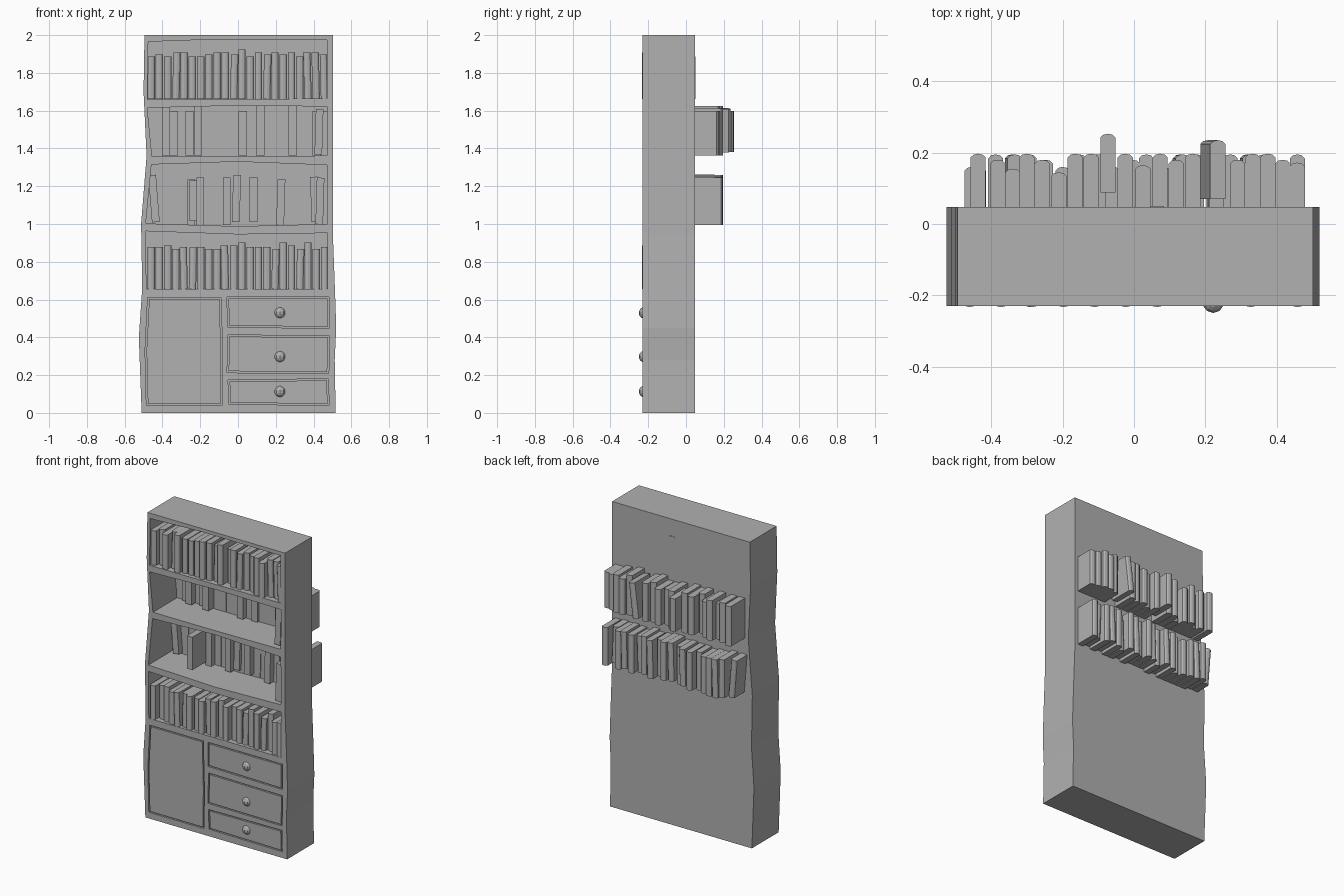
import bpy, bmesh, math, random
from mathutils import Matrix, Vector

if "Cube" in bpy.data.objects:
    bpy.data.objects.remove(bpy.data.objects["Cube"])

random.seed(4)

# one dark grey for everything
grey = bpy.data.materials.new("dark_grey")
grey.diffuse_color = (.44, .44, .44, 1)
grey.use_nodes = True
grey.node_tree.nodes["Principled BSDF"].inputs["Base Color"].default_value = grey.diffuse_color


def finish(name, bm):
    bmesh.ops.recalc_face_normals(bm, faces=bm.faces)
    me = bpy.data.meshes.new(name)
    bm.to_mesh(me)
    bm.free()
    me.materials.append(grey)
    ob = bpy.data.objects.new(name, me)
    bpy.context.collection.objects.link(ob)
    return ob


def extrude(bm, pts, vec):
    """Extrude a planar outline along a vector."""
    vec = Vector(vec)
    a = [bm.verts.new(p) for p in pts]
    b = [bm.verts.new(Vector(p) + vec) for p in pts]
    bm.faces.new(a)
    bm.faces.new(b[::-1])
    for i in range(len(a)):
        j = (i + 1) % len(a)
        bm.faces.new((a[i], b[i], b[j], a[j]))
    return a + b


def front_prism(name, outline, y0, y1):
    bm = bmesh.new()
    extrude(bm, [(x, y0, z) for x, z in outline], (0, y1 - y0, 0))
    return finish(name, bm)


def carve(name, outline, depth_y):
    """Cut an outline into the carcass from the front."""
    cutter = front_prism(name, outline, FRONT - .1, depth_y)
    cutter.hide_render = True
    cutter.hide_viewport = True
    cutter.display_type = 'WIRE'
    m = carcass.modifiers.new(name, 'BOOLEAN')
    m.operation = 'DIFFERENCE'
    m.solver = 'EXACT'
    m.object = cutter


FRONT, BACK = -0.23, 0.047

# warped carcass
left = [(-.495, 2), (-.5, 1.7), (-.484, 1.36), (-.513, 1.0), (-.507, .66), (-.525, .4), (-.51, 0)]
right = [(.517, 0), (.512, .28), (.52, .45), (.513, .66), (.502, .95), (.502, 2)]
carcass = front_prism("carcass", left + right, FRONT, BACK)

# shelf openings with bowed boards
openings = [
    [(-.475, 1.965), (-.1, 1.978), (.47, 1.975), (.47, 1.665), (0, 1.66), (-.48, 1.658)],
    [(-.48, 1.615), (0, 1.627), (.472, 1.622), (.47, 1.362), (0, 1.357), (-.455, 1.357)],
    [(-.458, 1.315), (0, 1.33), (.47, 1.312), (.473, 1.0), (0, .988), (-.488, 1.003)],
    [(-.488, .962), (0, .945), (.473, .952), (.473, .655), (0, .655), (-.485, .655)],
]
for i, o in enumerate(openings):
    carve(f"opening_cutter_{i}", o, .02)

# door and drawer fronts, flush inside narrow grooves
fronts = {
    "door": [(-.478, .612), (-.09, .612), (-.082, .3), (-.085, .04), (-.485, .04), (-.492, .33)],
    "drawer_top": [(-.058, .613), (.482, .613), (.482, .447), (-.055, .455)],
    "drawer_middle": [(-.052, .413), (.485, .407), (.48, .208), (-.058, .213)],
    "drawer_bottom": [(-.052, .174), (.478, .18), (.482, .04), (-.05, .046)],
}
for name, o in fronts.items():
    cx = sum(p[0] for p in o) / len(o)
    cz = sum(p[1] for p in o) / len(o)
    carve(name + "_cutter", o, FRONT + .012)
    gap = .008
    inner = [(x - math.copysign(gap, x - cx), z - math.copysign(gap, z - cz) * (abs(z - cz) > .05))
             for x, z in o]
    front_prism(name, inner, FRONT, FRONT + .015)

# drawer knobs
for i, z in enumerate((.53, .298, .113)):
    bm = bmesh.new()
    bmesh.ops.create_uvsphere(bm, u_segments=10, v_segments=7, radius=.031,
                              matrix=Matrix.Translation((.222, -.219, z)))
    finish(f"drawer_knob_{i}", bm)


def book(bm, x, z, w, h, edge, spine, lean=0):
    """Book from fore-edge y to rounded spine y."""
    s = 1 if spine > edge else -1
    r = .011 * s
    hw = w / 2
    prof = [(-hw, edge), (hw, edge), (hw, spine - r), (hw * .6, spine - r * .25),
            (0, spine), (-hw * .6, spine - r * .25), (-hw, spine - r)]
    vs = extrude(bm, [(px, py, 0) for px, py in prof], (0, 0, h))
    m = Matrix.Translation((x, 0, z)) @ Matrix.Rotation(lean, 4, 'Y')
    bmesh.ops.transform(bm, matrix=m, verts=vs)


# front facing rows of books
for name, z, h0 in (("books_top", 1.663, .225), ("books_fourth", .657, .21)):
    bm = bmesh.new()
    n = 22
    for i in range(n):
        x = -.46 + i * (.918 / (n - 1))
        deep = name == "books_top" and i == 12
        spine = -.18 if deep else random.choice((-.233, -.225, -.215, -.2))
        lean = random.choice((0, 0, 0, 0, .025, -.025))
        book(bm, x, z, .039, h0 + random.choice((0, .01, .02, .035)),
             .05 if deep else spine + .17, spine, lean)
    finish(name, bm)

# middle rows pushed through the back panel
xs = [-.437, -.382, -.34, -.30, -.257, -.211, -.165, -.12, -.073, -.025, .025,
      .073, .118, .165, .222, .29, .333, .375, .417, .457]
spines = [.197, .18, .155, .197, .18, .145, .197, .197, .253, .197, .165,
          .197, .18, .197, .235, .18, .197, .197, .18, .172]
bm = bmesh.new()
for i, (x, s) in enumerate(zip(xs, spines)):
    lean = .12 if i == 14 else 0
    book(bm, x - (.015 if lean else 0), 1.362 + (.02 if s > .2 else 0), .043,
         random.choice((.235, .25, .262)) - (.02 if s > .2 else 0),
         s - .165 if s > .2 else s - .18, s, lean)
book(bm, .425, 1.368, .04, .24, -.2, -.03, .03)
finish("books_second", bm)

bm = bmesh.new()
for i in range(20):
    s = random.choice((.195, .195, .18, .16))
    lean = -.08 if i == 0 else random.choice((0, 0, 0, .03, -.04))
    book(bm, -.435 + i * .047, random.choice((.995, 1.01)), .041,
         random.choice((.24, .25)), s - .18, s, lean)
book(bm, -.238, 1.015, .04, .215, -.16, .02)
book(bm, .43, 1.0, .04, .245, -.2, -.03, .03)
finish("books_third", bm)
